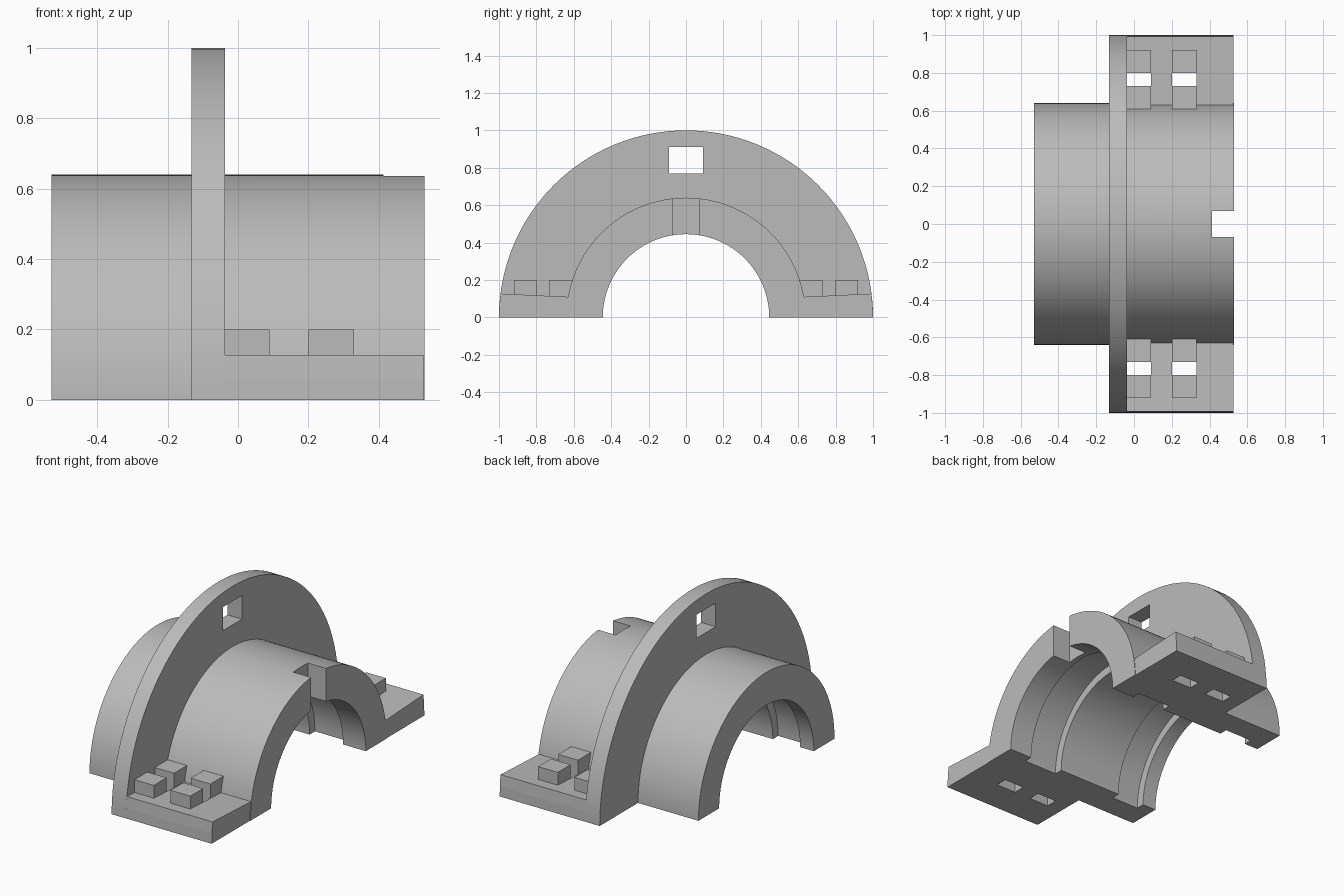
import bpy, bmesh, math

if "Cube" in bpy.data.objects:
    bpy.data.objects.remove(bpy.data.objects["Cube"])

grey = bpy.data.materials.new("plain_grey")
grey.diffuse_color = (0.5, 0.5, 0.5, 1)
grey.use_nodes = True
grey.node_tree.nodes["Principled BSDF"].inputs["Base Color"].default_value = grey.diffuse_color


def finish(name, bm):
    bmesh.ops.recalc_face_normals(bm, faces=bm.faces)
    me = bpy.data.meshes.new(name)
    bm.to_mesh(me)
    bm.free()
    ob = bpy.data.objects.new(name, me)
    bpy.context.collection.objects.link(ob)
    me.materials.append(grey)
    return ob


def prism(name, section, x0, x1):
    """Extrude a (y, z) section along x."""
    bm = bmesh.new()
    a = [bm.verts.new((x0, y, z)) for y, z in section]
    b = [bm.verts.new((x1, y, z)) for y, z in section]
    bm.faces.new(a)
    bm.faces.new(b[::-1])
    n = len(a)
    for i in range(n):
        j = (i + 1) % n
        bm.faces.new((a[i], a[j], b[j], b[i]))
    return finish(name, bm)


def box(name, x0, x1, y0, y1, z0, z1):
    return prism(name, [(y0, z0), (y1, z0), (y1, z1), (y0, z1)], x0, x1)


def half_turn(name, profile, steps=64):
    """Sweep a closed (x, radius) profile half a turn about the x axis."""
    bm = bmesh.new()
    rings = []
    for s in range(steps + 1):
        a = math.pi * s / steps
        c, d = math.cos(a), max(0.0, math.sin(a))
        if s == steps:
            d = 0.0
        rings.append([bm.verts.new((x, r * c, r * d)) for x, r in profile])
    n = len(profile)
    for p, q in zip(rings, rings[1:]):
        for i in range(n):
            j = (i + 1) % n
            bm.faces.new((p[i], p[j], q[j], q[i]))
    bm.faces.new(rings[0])
    bm.faces.new(rings[-1][::-1])
    return finish(name, bm)


def cut(ob, *cutters):
    bpy.context.view_layer.objects.active = ob
    for c in cutters:
        m = ob.modifiers.new("cut", 'BOOLEAN')
        m.operation, m.solver, m.object = 'DIFFERENCE', 'EXACT', c
        bpy.ops.object.modifier_apply(modifier=m.name)
        bpy.data.objects.remove(c, do_unlink=True)


# Half sleeve with flange, and two ring grooves in the bore
R, B, G = 0.64, 0.445, 0.495
shell = half_turn("flanged_half_sleeve", [
    (-0.53, R), (-0.132, R), (-0.132, 1.0), (-0.037, 1.0), (-0.037, R), (0.53, R),
    (0.53, B), (0.38, B), (0.38, G), (0.16, G), (0.16, B),
    (-0.26, B), (-0.26, G), (-0.44, G), (-0.44, B), (-0.53, B)])

# Flange window and end notch
cut(shell,
    box("window_cutter", -0.3, 0.1, -0.09, 0.09, 0.77, 0.91),
    box("notch_cutter", 0.413, 0.7, -0.07, 0.07, 0.3, 0.8))
bpy.ops.object.select_all(action='DESELECT')
shell.select_set(True)
bpy.context.view_layer.objects.active = shell
bpy.ops.object.shade_smooth_by_angle(angle=math.radians(30))

# Side plates with slots and paired lugs
slots = [(-0.037, 0.09), (0.20, 0.33)]
for side, s in (("front", -1), ("back", 1)):
    plate = prism(side + "_plate",
                  [(s * y, z) for y, z in ((0.64, 0), (1, 0), (0.998, 0.06), (0.992, 0.127), (0.63, 0.11))],
                  -0.037, 0.527)
    for i, (x0, x1) in enumerate(slots):
        start = x0 - 0.01 if i == 0 else x0
        cut(plate, box("slot_cutter", start, x1, *sorted((s * 0.73, s * 0.80)), -0.1, 0.3))
        for j, (y0, y1) in enumerate(((0.608, 0.73), (0.80, 0.92))):
            box(f"{side}_lug_{i}_{j}", x0, x1, *sorted((s * y0, s * y1)), 0.10, 0.20)
